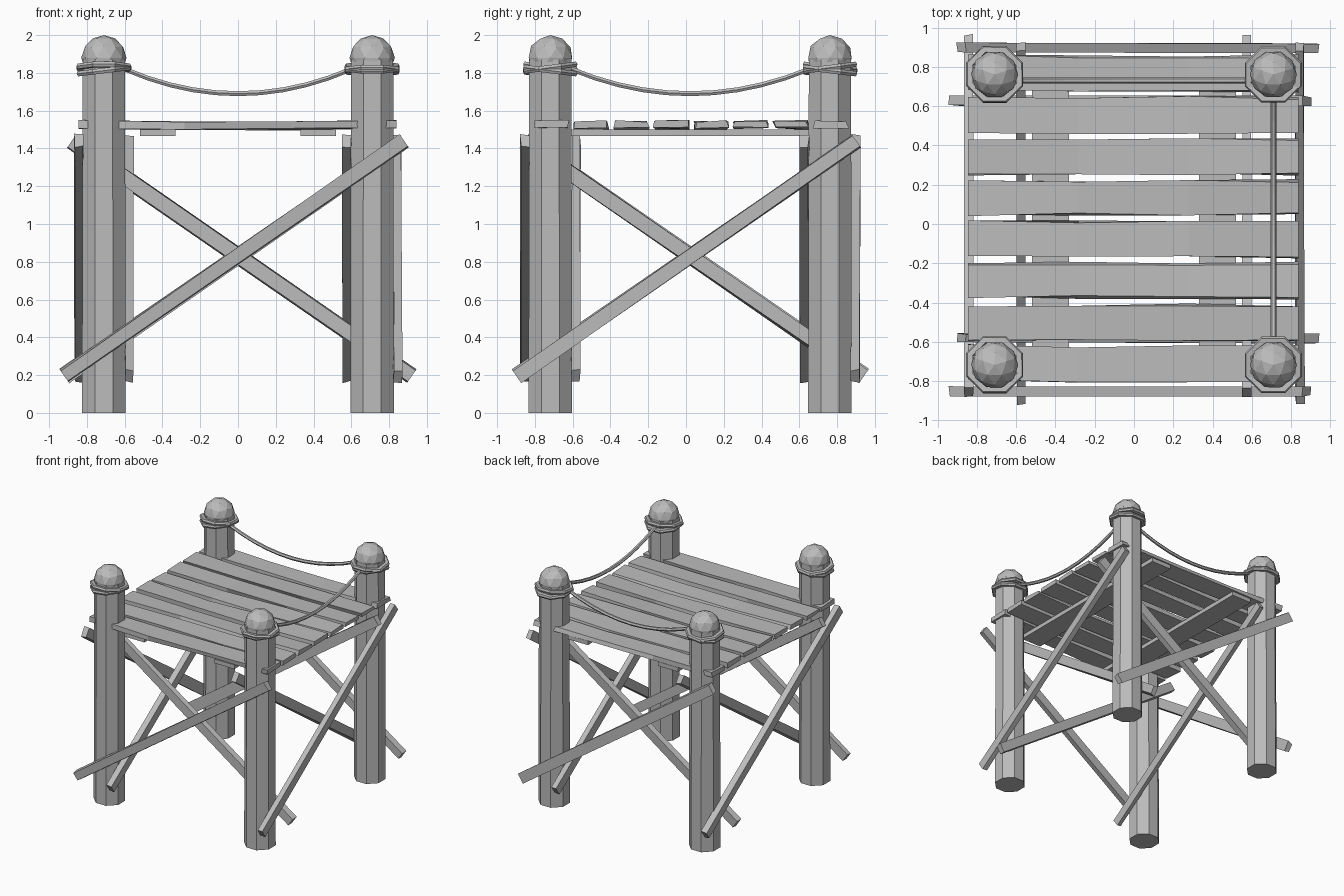
import bpy, bmesh, math, random
from mathutils import Vector, Matrix

random.seed(4)
if "Cube" in bpy.data.objects:
    bpy.data.objects.remove(bpy.data.objects["Cube"], do_unlink=True)

GREY = (0.5, 0.5, 0.5, 1)
wood = bpy.data.materials.new("weathered_grey")
wood.use_nodes = True
wood.diffuse_color = GREY
wood.node_tree.nodes["Principled BSDF"].inputs["Base Color"].default_value = GREY

MID_Y = 0.022          # centre of the four posts
HALF_X, HALF_Y = 0.71, 0.74


def finish(name, bm):
    bmesh.ops.recalc_face_normals(bm, faces=bm.faces)
    mesh = bpy.data.meshes.new(name)
    bm.to_mesh(mesh)
    bm.free()
    mesh.materials.append(wood)
    obj = bpy.data.objects.new(name, mesh)
    bpy.context.collection.objects.link(obj)
    return obj


def loft(bm, rings, closed=False):
    """Skin a list of equal-length point rings."""
    loops = [[bm.verts.new(p) for p in ring] for ring in rings]
    n = len(loops[0])
    pairs = list(zip(loops, loops[1:]))
    if closed:
        pairs.append((loops[-1], loops[0]))
    for a, b in pairs:
        for i in range(n):
            j = (i + 1) % n
            bm.faces.new((a[i], a[j], b[j], b[i]))
    if not closed:
        bm.faces.new(loops[0])
        bm.faces.new(loops[-1])


def board(name, start, end, face, width, thick, segments=1, sag=0.0, rough=0.0):
    """Hand-hewn board from start to end; face is its broad-side direction."""
    start, end, face = Vector(start), Vector(end), Vector(face)
    side = (end - start).cross(face).normalized()
    rings = []
    for s in range(segments + 1):
        t = s / segments
        centre = start.lerp(end, t) - Vector((0, 0, sag * 4 * t * (1 - t)))
        ring = []
        for u, v in ((-1, -1), (1, -1), (1, 1), (-1, 1)):
            ring.append(centre + side * (u * width / 2 + random.uniform(-rough, rough))
                        + face * (v * thick / 2 + random.uniform(-rough, rough) * 0.6))
        rings.append(ring)
    bm = bmesh.new()
    loft(bm, rings)
    return finish(name, bm)


def octagon(radius, z):
    return [Vector((radius * math.cos(a), radius * math.sin(a), z))
            for a in (math.pi / 8 + k * math.pi / 4 for k in range(8))]


def post(name, x, y):
    bm = bmesh.new()
    loft(bm, [octagon(0.125, 0), octagon(0.121, 1.87)])
    # Faceted rounded top
    bmesh.ops.create_icosphere(bm, subdivisions=2, radius=0.12,
                               matrix=Matrix.Translation((0, 0, 1.88)) @ Matrix.Rotation(0.3, 4, 'Z'))
    finish(name, bm).location = (x, y, 0)


def rope_ring(name, x, y, z, tilt, axis):
    # Octagonal loop with a small square section
    spin = Matrix.Translation((x, y, z)) @ Matrix.Rotation(tilt, 4, axis)
    section = ((0.122, -0.014), (0.15, -0.014), (0.157, 0), (0.15, 0.014), (0.122, 0.014))
    columns = [octagon(r, h) for r, h in section]
    bm = bmesh.new()
    loft(bm, [[spin @ p for p in ring] for ring in columns], closed=True)
    finish(name, bm)


def hanging_rope(name, start, end, sag):
    start, end = Vector(start), Vector(end)
    along = (end - start).normalized()
    across = along.cross(Vector((0, 0, 1)))
    rings = []
    for s in range(11):
        t = s / 10
        c = start.lerp(end, t) - Vector((0, 0, sag * 4 * t * (1 - t)))
        rings.append([c + across * (0.015 * math.cos(a)) + Vector((0, 0, 0.015 * math.sin(a)))
                      for a in (k * math.tau / 6 for k in range(6))])
    bm = bmesh.new()
    loft(bm, rings)
    finish(name, bm)


# Corner posts with two crossed rope loops each
for sx, side in ((1, "left"), (-1, "right")):
    for sy, depth in ((1, "back"), (-1, "front")):
        x, y = sx * HALF_X, MID_Y + sy * HALF_Y
        label = depth + "_" + side
        post(label + "_post", x, y)
        rope_ring(label + "_rope_loop_upper", x, y, 1.828, 0.13 * sx, 'X')
        rope_ring(label + "_rope_loop_lower", x, y, 1.812, -0.12, 'X' if sx > 0 else 'Y')

# Sagging hand ropes on two sides
back, front = MID_Y + HALF_Y, MID_Y - HALF_Y
hanging_rope("back_hand_rope", (-0.6, back - 0.03, 1.82), (0.6, back - 0.03, 1.82), 0.13)
hanging_rope("left_hand_rope", (HALF_X, front + 0.11, 1.82), (HALF_X, back - 0.11, 1.82), 0.13)

# Crossed braces: one outside and one inside the posts on every side
for k, side in enumerate(("front", "left", "back", "right")):
    turn = Matrix.Translation((0, MID_Y, 0)) @ Matrix.Rotation(k * math.pi / 2, 4, 'Z')
    reach = HALF_Y if k % 2 == 0 else HALF_X
    normal = turn.to_3x3() @ Vector((0, -1, 0))
    for place, off, flip in (("outer", 0.135, 1), ("inner", -0.135, -1)):
        low = turn @ Vector((-0.92 * flip, -reach - off, 0.195))
        high = turn @ Vector((0.88 * flip, -reach - off, 1.44))
        board(side + "_" + place + "_brace", low, high, normal, 0.078, 0.045, rough=0.008)

# Deck planks
for i in range(8):
    y = -0.71 + i * 0.211
    board("deck_plank_%d" % (i + 1), (-0.845, y, 1.527), (0.838, y, 1.527), (0, 0, 1),
          0.175, 0.036, segments=3, sag=0.008, rough=0.011)

# Joists under the deck
for sx, side in ((1, "left"), (-1, "right")):
    board(side + "_joist", (sx * 0.425, -0.79, 1.483), (sx * 0.425, 0.85, 1.483), (0, 0, 1),
          0.19, 0.035)
